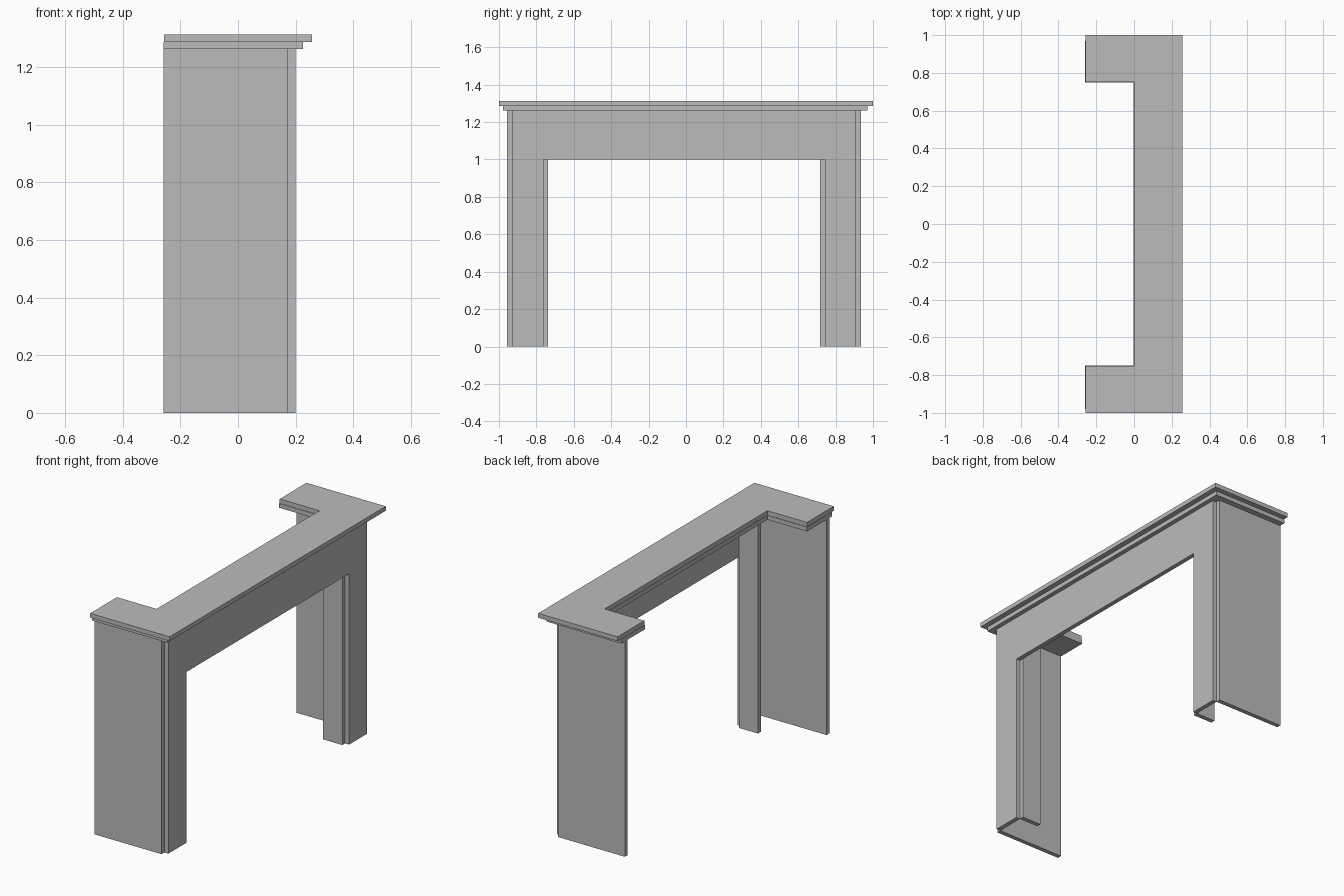
import bpy
import bmesh

if "Cube" in bpy.data.objects:
    bpy.data.objects.remove(bpy.data.objects["Cube"], do_unlink=True)

# Single flat grey finish
grey = bpy.data.materials.new("plain_grey")
grey.use_nodes = True
colour = (0.5, 0.5, 0.5, 1)
grey.diffuse_color = colour
grey.node_tree.nodes["Principled BSDF"].inputs["Base Color"].default_value = colour


def prism(name, outline, direction):
    """Extrude a flat outline of 3D points along a direction."""
    bm = bmesh.new()
    face = bm.faces.new([bm.verts.new(p) for p in outline])
    swept = bmesh.ops.extrude_face_region(bm, geom=[face])
    moved = [g for g in swept["geom"] if isinstance(g, bmesh.types.BMVert)]
    bmesh.ops.translate(bm, verts=moved, vec=direction)
    bmesh.ops.recalc_face_normals(bm, faces=bm.faces)
    mesh = bpy.data.meshes.new(name)
    bm.to_mesh(mesh)
    bm.free()
    mesh.materials.append(grey)
    obj = bpy.data.objects.new(name, mesh)
    bpy.context.collection.objects.link(obj)
    return obj


def board(name, x0, x1, y0, y1, z0, z1):
    outline = [(x0, y0, z0), (x1, y0, z0), (x1, y1, z0), (x0, y1, z0)]
    return prism(name, outline, (0, 0, z1 - z0))


def shelf(name, back, inner, front, y0, y1, gap0, gap1, z0, z1):
    """U-shaped slab with an arm reaching back at each end."""
    plan = [(back, y0), (front, y0), (front, y1), (back, y1),
            (back, gap1), (inner, gap1), (inner, gap0), (back, gap0)]
    return prism(name, [(x, y, z0) for x, y in plan], (0, 0, z1 - z0))


THICK = 0.026
BODY_TOP = 1.261
FACE_X = 0.174          # back of the face board
MID_Y = -0.01           # centre of the body under the shelf
OUTER, OPENING = 0.946, 0.753

# Face board with the hearth opening
low, high = MID_Y - OUTER + THICK, MID_Y + OUTER - THICK
gap_low, gap_high = MID_Y - OPENING, MID_Y + OPENING
arch = [(low, 0), (gap_low, 0), (gap_low, 1), (gap_high, 1),
        (gap_high, 0), (high, 0), (high, BODY_TOP), (low, BODY_TOP)]
prism("face_board", [(FACE_X, y, z) for y, z in arch], (THICK, 0, 0))

# Outer side panels and narrow jambs, leaving rebated corners
for side, label in ((-1, "right"), (1, "left")):
    def span(a, b):
        return sorted((MID_Y + side * a, MID_Y + side * b))
    board(f"side_panel_{label}", -0.259, FACE_X,
          *span(OUTER - THICK, OUTER), 0, BODY_TOP)
    board(f"jamb_{label}", 0.05, FACE_X,
          *span(OPENING - THICK, OPENING), 0, BODY_TOP)

# Stepped mantel shelf
shelf("shelf_moulding", -0.259, -0.003, 0.226, -0.979, 0.970,
      -0.75, 0.75, BODY_TOP, 1.286)
shelf("shelf_top", -0.257, 0.0, 0.257, -1.0, 1.0,
      -0.753, 0.753, 1.286, 1.312)
